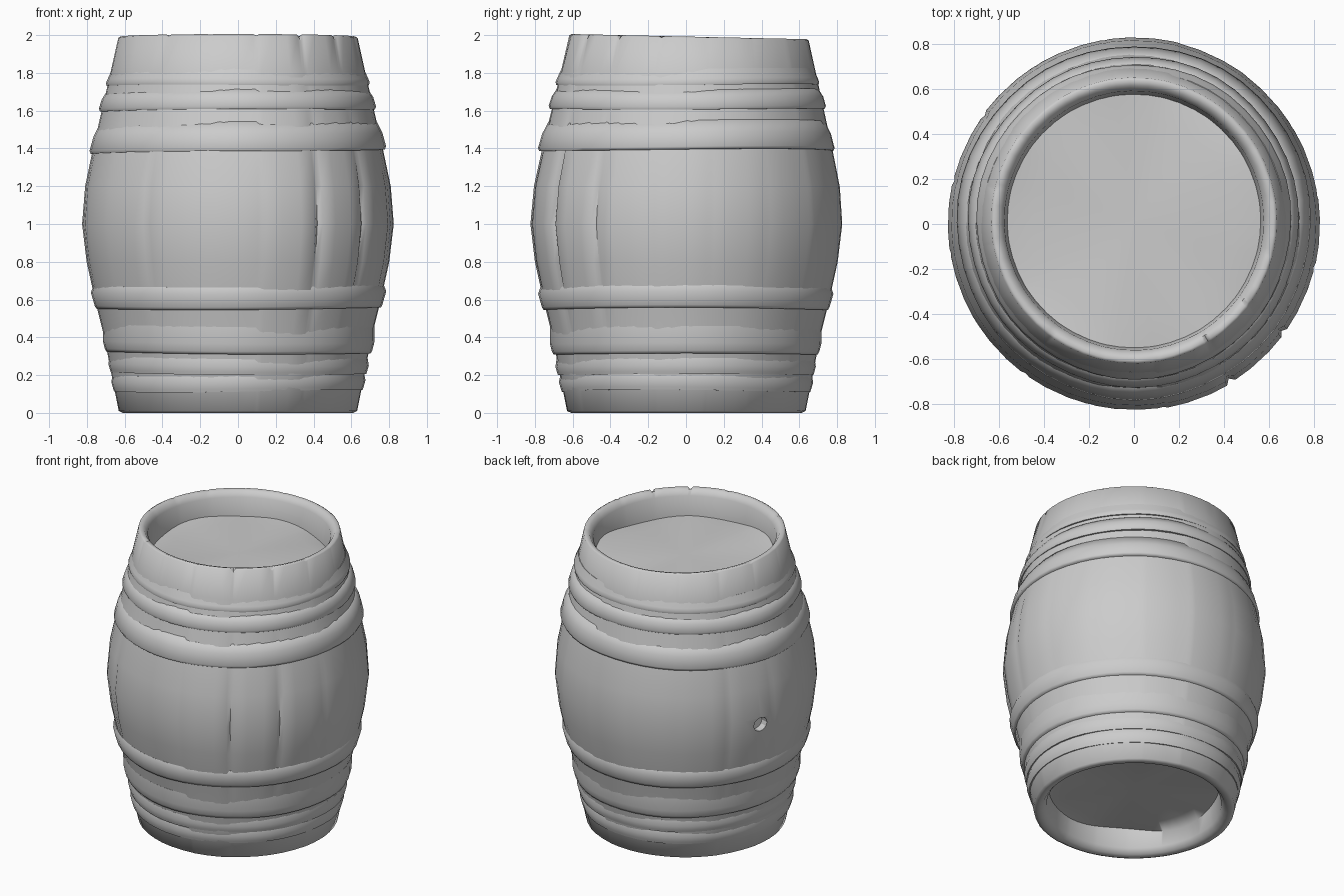
import bpy, bmesh, math, random
from mathutils import Vector

if "Cube" in bpy.data.objects:
    bpy.data.objects.remove(bpy.data.objects["Cube"])

random.seed(4)
STAVES = 16
START = math.radians(-58.5)
STEP = math.tau / STAVES
OUTER = [(.632, 0.01), (.67, .2), (.708, .4), (.758, .6), (.802, .8), (.826, 1.0),
         (.81, 1.2), (.768, 1.4), (.722, 1.6), (.676, 1.8), (.634, 1.985)]
OFFSET = [random.uniform(-.003, .002) for _ in range(STAVES)]
# Only some seams have opened: the two at the front right most of all
SEAM = [.02, .016] + [random.choice([0, .002, .006]) for _ in range(STAVES - 2)]


def body_radius(z):
    for (r0, z0), (r1, z1) in zip(OUTER, OUTER[1:]):
        if z <= z1:
            return r0 + (r1 - r0) * (z - z0) / (z1 - z0)
    return OUTER[-1][0]


def lathe(name, profile, angles, shape, closed=False):
    """Revolve (r, z) points; shape(r, z, angle, column) gives the worn position."""
    bm = bmesh.new()
    rings = []
    for r, z in profile:
        if r == 0:
            rings.append([bm.verts.new(shape(0, z, 0, 0))])
        else:
            rings.append([bm.verts.new(shape(r, z, a, i)) for i, a in enumerate(angles)])
    pairs = list(zip(rings, rings[1:]))
    if closed:
        pairs.append((rings[-1], rings[0]))
    n = len(angles)
    for lo, hi in pairs:
        for i in range(n):
            j = (i + 1) % n
            quad = [lo[i % len(lo)], lo[j % len(lo)], hi[j % len(hi)], hi[i % len(hi)]]
            bm.faces.new(list(dict.fromkeys(quad)))
    bmesh.ops.recalc_face_normals(bm, faces=bm.faces)
    mesh = bpy.data.meshes.new(name)
    bm.to_mesh(mesh)
    bm.free()
    ob = bpy.data.objects.new(name, mesh)
    bpy.context.collection.objects.link(ob)
    bpy.ops.object.select_all(action='DESELECT')
    ob.select_set(True)
    bpy.context.view_layer.objects.active = ob
    bpy.ops.object.shade_smooth_by_angle(angle=math.radians(65))
    return ob


# Staved body with sunken ends: five columns per stave, the first is the seam
cuts = [0, .07, .33, .67, .93]
angles = [START + (s + c) * STEP for s in range(STAVES) for c in cuts]


def worn_body(r, z, a, i):
    if r > .6:
        belly = max(0, 1 - ((z - 1) / .5) ** 2)
        r += OFFSET[i // 5] * min(1, abs(z - 2) * 5)
        if i % 5 == 0:
            r -= SEAM[i // 5] * belly
            if z > 1.95:
                z -= SEAM[i // 5] * 1.2
    elif r > .5 and .1 < z < 1.9:
        # uneven outer edge of both heads
        z += .014 * math.sin(3 * a + 1) + .012 * math.sin(5 * a)
    tilt = max(0, z - 1)
    x, y = r * math.cos(a), r * math.sin(a)
    return Vector((x, y + .016 * tilt, z - .022 * y * tilt))


inner_bottom = [(0, .16), (.45, .16), (.535, .15), (.55, .04), (.575, .008), (.61, 0)]
inner_top = [(.622, 1.992), (.598, 1.985), (.575, 1.95), (.562, 1.82), (.45, 1.82), (0, 1.82)]
body = lathe("barrel_body", inner_bottom + OUTER + inner_top, angles, worn_body)

# Worn metal hoops, each fading into the staves above it:
# bottom height, full-thickness height, fade height, thickness, tilt
HOOPS = [("bottom_hoop", .115, .165, .20, .010, .006),
         ("low_hoop", .205, .25, .29, .010, -.006),
         ("lower_hoop", .315, .37, .46, .016, -.006),
         ("lower_belly_hoop", .55, .635, .67, .016, .004),
         ("upper_belly_hoop", 1.385, 1.475, 1.54, .014, .016),
         ("upper_hoop", 1.605, 1.67, 1.71, .013, .008),
         ("top_hoop", 1.735, 1.77, 1.82, .007, .004)]
hoop_angles = [k * math.tau / 48 for k in range(48)]
for name, z0, z1, z2, thick, lean in HOOPS:
    phase = random.uniform(0, math.tau)

    def dented(r, z, a, i):
        r += .003 * math.sin(3 * a + phase) + .002 * math.sin(7 * a)
        x, y = r * math.cos(a), r * math.sin(a)
        z += lean * x + .005 * math.sin(2 * a + phase)
        return Vector((x, y + .016 * max(0, z - 1), z))

    ra, rb, rc = body_radius(z0), body_radius(z1), body_radius(z2)
    section = [(ra - .03, z0), (ra + thick * .5, z0), (ra + thick, z0 + .015),
               (rb + thick, z1), (rc - .004, z2), (rc - .03, z2)]
    lathe(name, section, hoop_angles, dented, closed=True)

# Round bung hole in the belly
bung = math.radians(160)
direction = Vector((math.cos(bung), math.sin(bung), 0))
bpy.ops.mesh.primitive_cylinder_add(vertices=12, radius=.05, depth=.16,
                                    location=direction * .84 + Vector((0, 0, .95)))
cutter = bpy.context.object
cutter.name = "bung_hole_cutter"
cutter.rotation_euler = direction.to_track_quat('Z', 'Y').to_euler()
cutter.hide_render = True
cutter.display_type = 'WIRE'
hole = body.modifiers.new("bung_hole", 'BOOLEAN')
hole.operation = 'DIFFERENCE'
hole.solver = 'EXACT'
hole.object = cutter
